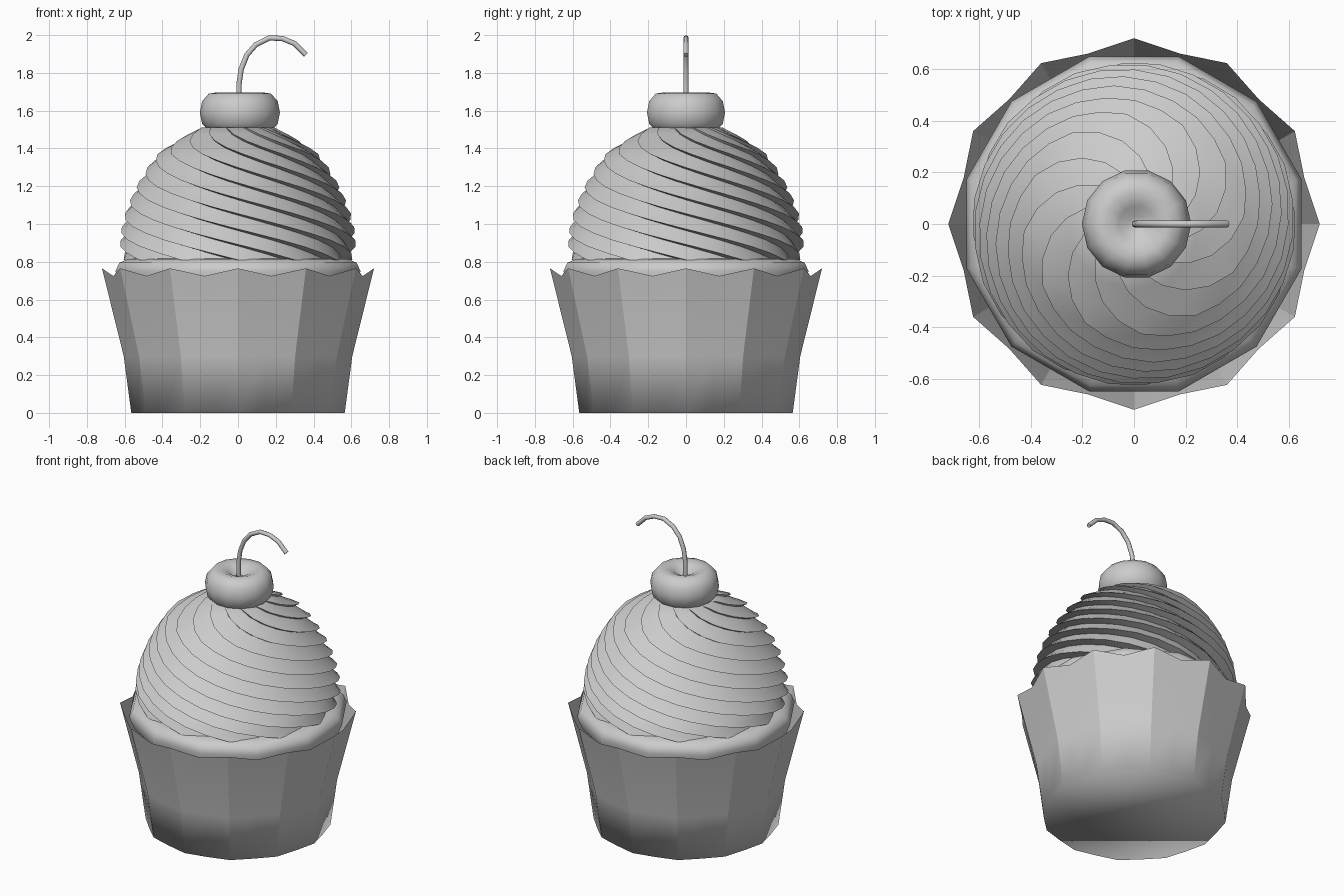
import bpy, bmesh, math
from mathutils import Vector

if "Cube" in bpy.data.objects:
    bpy.data.objects.remove(bpy.data.objects["Cube"], do_unlink=True)

grey = bpy.data.materials.new("plain_grey")
grey.use_nodes = True
grey.diffuse_color = (0.6, 0.6, 0.6, 1)
grey.node_tree.nodes["Principled BSDF"].inputs["Base Color"].default_value = (0.6, 0.6, 0.6, 1)


def polar(r, a, z):
    return Vector((r * math.cos(a), r * math.sin(a), z))


def skin(name, rings, cap_start=False, cap_end=False, angle=None, ridge_step=0):
    """Join closed rings of points into one surface."""
    bm = bmesh.new()
    loops = [[bm.verts.new(p) for p in ring] for ring in rings]
    n = len(loops[0])
    for low, high in zip(loops, loops[1:]):
        for i in range(n):
            j = (i + 1) % n
            bm.faces.new((low[i], low[j], high[j], high[i]))
        if ridge_step:
            for i in range(0, n, ridge_step):
                bm.edges.get((low[i], high[i])).smooth = False
    if cap_start:
        bm.faces.new(loops[0][::-1])
    if cap_end:
        bm.faces.new(loops[-1])
    for f in bm.faces:
        f.smooth = True
    mesh = bpy.data.meshes.new(name)
    bm.to_mesh(mesh)
    bm.free()
    obj = bpy.data.objects.new(name, mesh)
    bpy.context.collection.objects.link(obj)
    mesh.materials.append(grey)
    if angle:
        bpy.ops.object.select_all(action="DESELECT")
        obj.select_set(True)
        bpy.context.view_layer.objects.active = obj
        bpy.ops.object.shade_smooth_by_angle(angle=math.radians(angle))
    return obj


def turned(profile, sides, offset=0.0):
    """Rings of a lathe profile given as (radius, height)."""
    return [[polar(r, offset + math.tau * i / sides, z) for i in range(sides)]
            for r, z in profile]


# Pleated paper cup: ridges and valleys alternate round each ring
cup_rings = []
for ridge, valley, z_ridge, z_valley in ((0.565, 0.55, 0, 0), (0.605, 0.587, 0.3, 0.3),
                                         (0.72, 0.684, 0.765, 0.725)):
    cup_rings.append([polar(valley if i % 2 else ridge, math.tau * i / 24,
                            z_valley if i % 2 else z_ridge) for i in range(24)])
skin("paper_cup", cup_rings, cap_start=True, ridge_step=2)

# Cake top rising out of the cup
cake = ((0.64, 0.67), (0.672, 0.75), (0.65, 0.795), (0.6, 0.815), (0.5, 0.82))
skin("cake", turned(cake, 12, math.pi / 12), cap_end=True)

# Swirled frosting: overlapping shingle-like ridges that twist as they rise
outline = ((0.605, 0.81), (0.63, 0.9), (0.615, 1.0), (0.585, 1.1), (0.54, 1.2),
           (0.48, 1.3), (0.42, 1.38), (0.31, 1.45), (0.2, 1.51))


def outline_radius(z):
    for (r0, z0), (r1, z1) in zip(outline, outline[1:]):
        if z <= z1:
            return r0 + (r1 - r0) * (z - z0) / (z1 - z0)
    return outline[-1][0]


TEETH, ROWS, TWIST = 12, 20, 4.5
shingle = ((0.0, 1.0), (0.3, 0.965), (0.6, 0.935), (0.9, 0.905))
z_low, z_top = outline[0][1], outline[-1][1]
frosting_rings = []
for k in range(ROWS + 1):
    t = k / ROWS
    z = z_low + (z_top - z_low) * t
    r = outline_radius(z)
    frosting_rings.append([polar(r * s, math.tau * (tooth + p) / TEETH - TWIST * t, z)
                           for tooth in range(TEETH) for p, s in shingle])
skin("frosting", frosting_rings, cap_start=True, cap_end=True, angle=35)

# Cherry with a dimple for the stem
cherry = ((0.1, 1.475), (0.16, 1.49), (0.2, 1.53), (0.212, 1.59), (0.2, 1.65),
          (0.165, 1.69), (0.12, 1.697), (0.07, 1.68), (0.03, 1.645))
cherry_obj = skin("cherry", turned(cherry, 14), cap_start=True, cap_end=True)
cherry_obj.location.x = 0.01

# Curved stem: a thin tube swept along a path in the xz plane
path = [Vector((x, 0, z)) for x, z in (
    (0.005, 1.62), (0.005, 1.74), (0.017, 1.82), (0.047, 1.895), (0.095, 1.95),
    (0.165, 1.985), (0.235, 1.982), (0.3, 1.955), (0.36, 1.895))]
stem_rings = []
for i, p in enumerate(path):
    d = (path[min(i + 1, len(path) - 1)] - path[max(i - 1, 0)]).normalized()
    side = Vector((d.z, 0, -d.x))
    stem_rings.append([p + 0.014 * (side * math.cos(a) + Vector((0, 1, 0)) * math.sin(a))
                       for a in (math.tau * j / 8 for j in range(8))])
skin("stem", stem_rings, cap_start=True, cap_end=True, angle=50)
